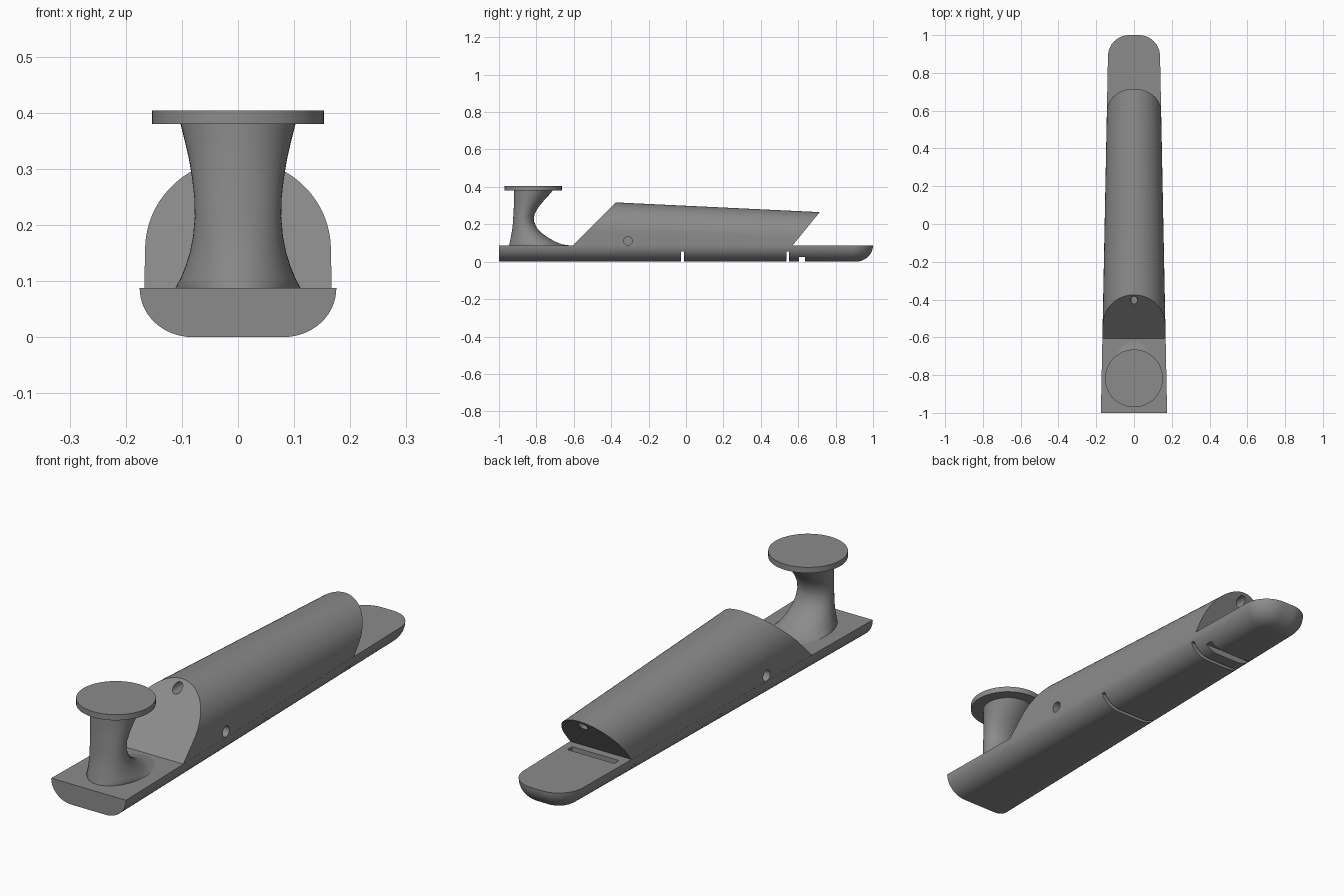
import bpy, bmesh, math
from mathutils import Vector

if "Cube" in bpy.data.objects:
    bpy.data.objects.remove(bpy.data.objects["Cube"])

grey = bpy.data.materials.new("mid_grey")
grey.diffuse_color = (0.26, 0.26, 0.26, 1)
grey.use_nodes = True
grey.node_tree.nodes["Principled BSDF"].inputs["Base Color"].default_value = grey.diffuse_color

DECK = 0.087          # height of the flat deck


def half_width(y):    # the whole stock narrows towards the back
    return 0.1555 - 0.0198 * y


def make_object(name, bm, smooth=True):
    bmesh.ops.recalc_face_normals(bm, faces=bm.faces)
    me = bpy.data.meshes.new(name)
    bm.to_mesh(me)
    bm.free()
    ob = bpy.data.objects.new(name, me)
    bpy.context.collection.objects.link(ob)
    me.materials.append(grey)
    return ob


def loft(name, rings):
    """Skin a list of equal-length closed rings and cap both ends."""
    bm = bmesh.new()
    vs = [[bm.verts.new(p) for p in r] for r in rings]
    n = len(vs[0])
    for a, b in zip(vs, vs[1:]):
        for i in range(n):
            j = (i + 1) % n
            bm.faces.new((a[i], a[j], b[j], b[i]))
    bm.faces.new(vs[0])
    bm.faces.new(vs[-1])
    return make_object(name, bm)


def box(x, y0, y1, z0, z1):
    return loft("cutter", [[(-x, y0, z), (x, y0, z), (x, y1, z), (-x, y1, z)] for z in (z0, z1)])


def rod(a, b, r, n=32):
    a, b = Vector(a), Vector(b)
    q = (b - a).to_track_quat('Z', 'Y')
    return loft("cutter", [[c + q @ Vector((r * math.cos(t * math.tau / n), r * math.sin(t * math.tau / n), 0))
                            for t in range(n)] for c in (a, b)])


def cut(ob, cutters):
    bpy.context.view_layer.objects.active = ob
    for c in cutters:
        m = ob.modifiers.new("cut", 'BOOLEAN')
        m.operation, m.solver, m.object = 'DIFFERENCE', 'EXACT', c
        bpy.ops.object.modifier_apply(modifier=m.name)
        bpy.data.objects.remove(c)


def smooth(ob):
    bpy.ops.object.select_all(action='DESELECT')
    ob.select_set(True)
    bpy.context.view_layer.objects.active = ob
    bpy.ops.object.shade_smooth_by_angle(angle=math.radians(30))


# Base: stacked outlines, shrinking towards the bottom to round the edges and nose
def base_ring(z, inset, corner=0.112, steps=12):
    right = [(half_width(-1) - inset, -1, z)]
    yc = 1 - corner
    r = corner - inset
    cx = half_width(yc) - corner
    for i in range(steps + 1):
        t = i / steps * math.pi / 2
        right.append((cx + r * math.cos(t), yc + r * math.sin(t), z))
    return right + [(-x, y, z) for x, y, z in reversed(right)]


rings = []
for i in range(15):
    t = i / 14 * math.pi / 2
    rings.append(base_ring(DECK * (1 - math.cos(t)), 0.094 * (1 - math.sin(t))))
base = loft("base", rings)
cut(base, [
    box(0.3, -0.028, -0.012, -0.1, 0.055),   # narrow strap grooves
    box(0.3, 0.536, 0.552, -0.1, 0.055),
    box(0.3, 0.605, 0.637, -0.1, 0.025),     # wide strap groove
    box(0.11, 0.605, 0.637, 0.045, 0.2),     # slot in the deck
])
smooth(base)


# Upper body: arched section, lofted then trimmed by two slanted planes
def top_height(y):
    return 0.317 - 0.0477 * (y + 0.375)


def arch(y, n=40):
    w = half_width(y) - 0.0005
    zc = top_height(y) - w
    return ([(w, y, DECK - 0.001)] +
            [(w * math.cos(math.pi * i / n), y, zc + w * math.sin(math.pi * i / n)) for i in range(n + 1)] +
            [(-w, y, DECK - 0.001)])


body = loft("upper_body", [arch(-0.75), arch(0.85)])
bm = bmesh.new()
bm.from_mesh(body.data)
for point, normal in (((0, -0.605, DECK), (0, -1, 1)), ((0, 0.57, DECK), (0, 0.178, -0.145))):
    geom = bm.verts[:] + bm.edges[:] + bm.faces[:]
    res = bmesh.ops.bisect_plane(bm, geom=geom, plane_co=point, plane_no=normal, clear_outer=True)
    edges = [e for e in res["geom_cut"] if isinstance(e, bmesh.types.BMEdge)]
    bmesh.ops.holes_fill(bm, edges=edges)
bmesh.ops.recalc_face_normals(bm, faces=bm.faces)
bm.to_mesh(body.data)
bm.free()
cut(body, [
    rod((0, -0.9, 0.312), (0, 1.0, 0.221), 0.02),            # long bore under the ridge
    rod((0.1, -0.31, 0.111), (0.3, -0.31, 0.111), 0.023),    # side holes
    rod((-0.1, -0.31, 0.111), (-0.3, -0.31, 0.111), 0.023),
])
smooth(body)

# Neck: elliptical sections given as height, front y, back y, half width
sections = [
    (0.085, -0.947, -0.605, 0.113), (0.092, -0.945, -0.660, 0.109), (0.105, -0.942, -0.695, 0.102),
    (0.125, -0.938, -0.732, 0.094), (0.150, -0.933, -0.767, 0.086), (0.180, -0.928, -0.797, 0.080),
    (0.215, -0.925, -0.813, 0.077), (0.250, -0.923, -0.811, 0.078), (0.285, -0.921, -0.793, 0.082),
    (0.320, -0.920, -0.766, 0.088), (0.350, -0.920, -0.738, 0.095), (0.382, -0.920, -0.711, 0.103),
]
neck = []
for z, f, b, w in sections:
    neck.append([(w * math.cos(k * math.tau / 48), (f + b) / 2 + (b - f) / 2 * math.sin(k * math.tau / 48), z)
                 for k in range(48)])
smooth(loft("neck", neck))

# Round plate on top of the neck
plate = rod((0, -0.817, 0.38), (0, -0.817, 0.404), 0.153, 64)
plate.name = "top_plate"
smooth(plate)
